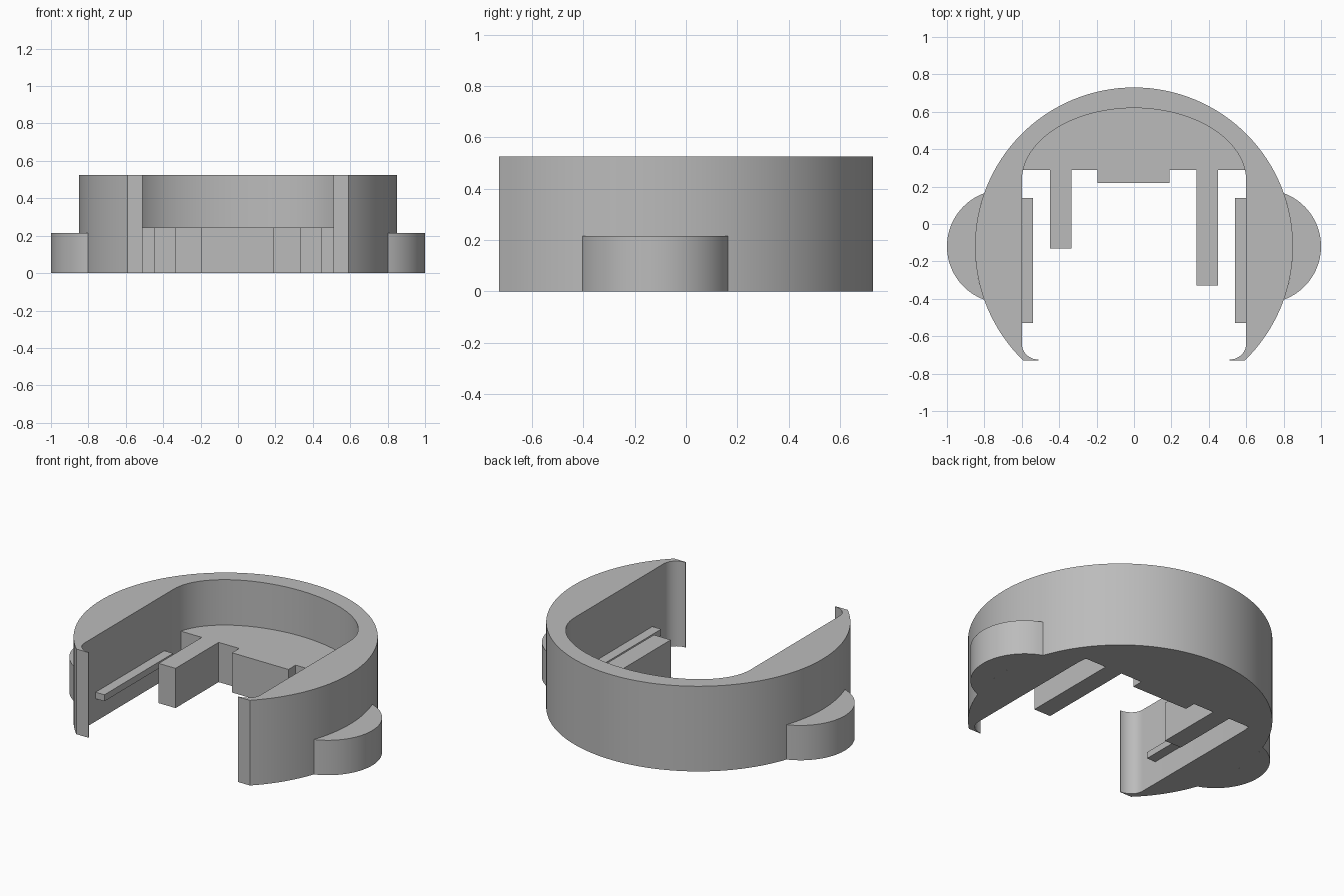
import bpy
import bmesh
from math import sin, cos, atan2, radians, sqrt, pi

if "Cube" in bpy.data.objects:
    bpy.data.objects.remove(bpy.data.objects["Cube"], do_unlink=True)

# Single plain grey material
GREY = (0.5, 0.5, 0.5, 1)
grey = bpy.data.materials.new("plain grey")
grey.use_nodes = True
grey.diffuse_color = GREY
grey.node_tree.nodes["Principled BSDF"].inputs["Base Color"].default_value = GREY

HEIGHT, FLOOR, EAR = 0.525, 0.245, 0.215
CY, R = -0.12, 0.85
FRONT, HALF = -0.73, 0.6


def arc(cx, cy, rx, ry, a0, a1, n):
    """Points along an elliptical arc, angles in radians."""
    steps = [a0 + (a1 - a0) * i / n for i in range(n + 1)]
    return [(cx + rx * cos(a), cy + ry * sin(a)) for a in steps]


def flip(points):
    return [(-x, y) for x, y in reversed(points)]


def prism(name, outline, z0, z1):
    """Extrude a flat outline upward into a solid."""
    bm = bmesh.new()
    base = bm.faces.new([bm.verts.new((x, y, z0)) for x, y in outline])
    top = bmesh.ops.extrude_face_region(bm, geom=[base])["geom"]
    bmesh.ops.translate(bm, vec=(0, 0, z1 - z0),
                        verts=[v for v in top if isinstance(v, bmesh.types.BMVert)])
    bmesh.ops.recalc_face_normals(bm, faces=bm.faces)
    mesh = bpy.data.meshes.new(name)
    bm.to_mesh(mesh)
    bm.free()
    obj = bpy.data.objects.new(name, mesh)
    bpy.context.collection.objects.link(obj)
    mesh.materials.append(grey)
    bpy.ops.object.select_all(action="DESELECT")
    obj.select_set(True)
    bpy.context.view_layer.objects.active = obj
    bpy.ops.object.shade_smooth_by_angle(angle=radians(25))
    return obj


# Round outer wall, open at the front, with hooked lips and a curved cavity
start = atan2(FRONT - CY, sqrt(R ** 2 - (FRONT - CY) ** 2))
outer = arc(0, CY, R, R, start, pi - start, 96)
cavity = arc(0, 0.23, HALF, 0.39, 0, pi, 48)
lip = arc(0.51, -0.64, 0.09, 0.085, -pi / 2, 0, 10)
right_lip = [(0.51, FRONT)] + lip
prism("outer_wall", outer + flip(right_lip)[::-1] + cavity[::-1] + right_lip[::-1],
      0, HEIGHT)

# Low floor at the back with a centre tab and two uneven prongs
front_edge = [(-HALF, 0.29), (-0.45, 0.29), (-0.45, -0.13), (-0.335, -0.13),
              (-0.335, 0.29), (-0.195, 0.29), (-0.195, 0.22), (0.19, 0.22),
              (0.19, 0.29), (0.335, 0.29), (0.335, -0.33), (0.45, -0.33),
              (0.45, 0.29)]
edge_x = HALF * sqrt(1 - (0.06 / 0.39) ** 2)
front_edge[0] = (-edge_x, 0.29)
front_edge.append((edge_x, 0.29))
prism("back_floor", front_edge + [p for p in cavity if p[1] > 0.295], 0, FLOOR)

# Rounded ears and inner rails on both sides
ear_x, ear_r = 0.697, 0.303
join_x, join_y = 0.8, sqrt(R ** 2 - 0.8 ** 2)
a = atan2(join_y, join_x - ear_x)
b = atan2(join_y, join_x)
ear = arc(ear_x, CY, ear_r, ear_r, -a, a, 32) + arc(0, CY, R, R, b, -b, 20)[1:-1]
rail = [(0.54, -0.53), (HALF, -0.53), (HALF, 0.14), (0.54, 0.14)]
for side, shape in (("left", lambda p: p), ("right", flip)):
    prism(side + "_ear", shape(ear), 0, EAR)
    prism(side + "_rail", shape(rail), 0.14, 0.18)
